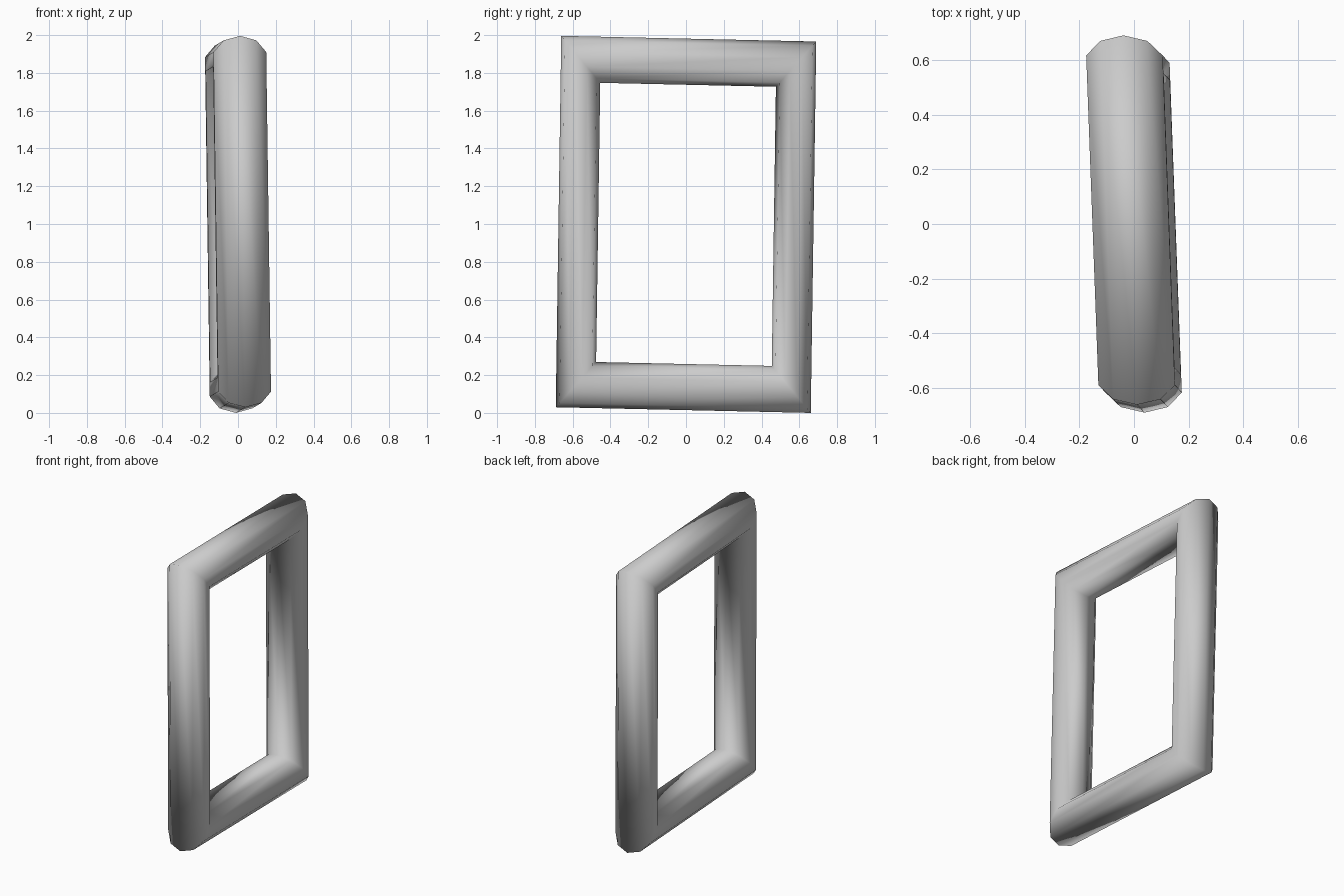
import bpy, bmesh
from math import cos, sin, tau

if "Cube" in bpy.data.objects:
    bpy.data.objects.remove(bpy.data.objects["Cube"])

SIDES = 10                 # sides of the tube section
DEPTH = 0.147              # half thickness of the tube along x
MID_Y, RAD_Y = 0.57, 0.105     # upright centre line and half width
MID_Z, RAD_Z = 0.861, 0.122    # rail centre line and half height


def lean(x, y, z):
    """Slight tilt of the whole frame."""
    return (x - 0.037 * y - 0.014 * z, y + 0.0148 * z, z - 0.0222 * y + 1.0)


# Rectangular tube frame: one mitred section at each corner, bridged in a loop
bm = bmesh.new()
rings = []
for sy, sz in ((1, 1), (-1, 1), (-1, -1), (1, -1)):
    ring = []
    for i in range(SIDES):
        a = tau * i / SIDES
        ring.append(bm.verts.new(lean(DEPTH * sin(a),
                                      sy * (MID_Y + RAD_Y * cos(a)),
                                      sz * (MID_Z + RAD_Z * cos(a)))))
    rings.append(ring)
for k in range(4):
    r, s = rings[k], rings[(k + 1) % 4]
    for i in range(SIDES):
        j = (i + 1) % SIDES
        bm.faces.new((r[i], r[j], s[j], s[i]))
bmesh.ops.recalc_face_normals(bm, faces=bm.faces)
for f in bm.faces:
    f.smooth = True

# Rest on the ground
low = min(v.co.z for v in bm.verts)
bmesh.ops.translate(bm, verts=bm.verts, vec=(0, 0, -low))

mesh = bpy.data.meshes.new("frame")
bm.to_mesh(mesh)
bm.free()
bpy.context.collection.objects.link(bpy.data.objects.new("frame", mesh))
